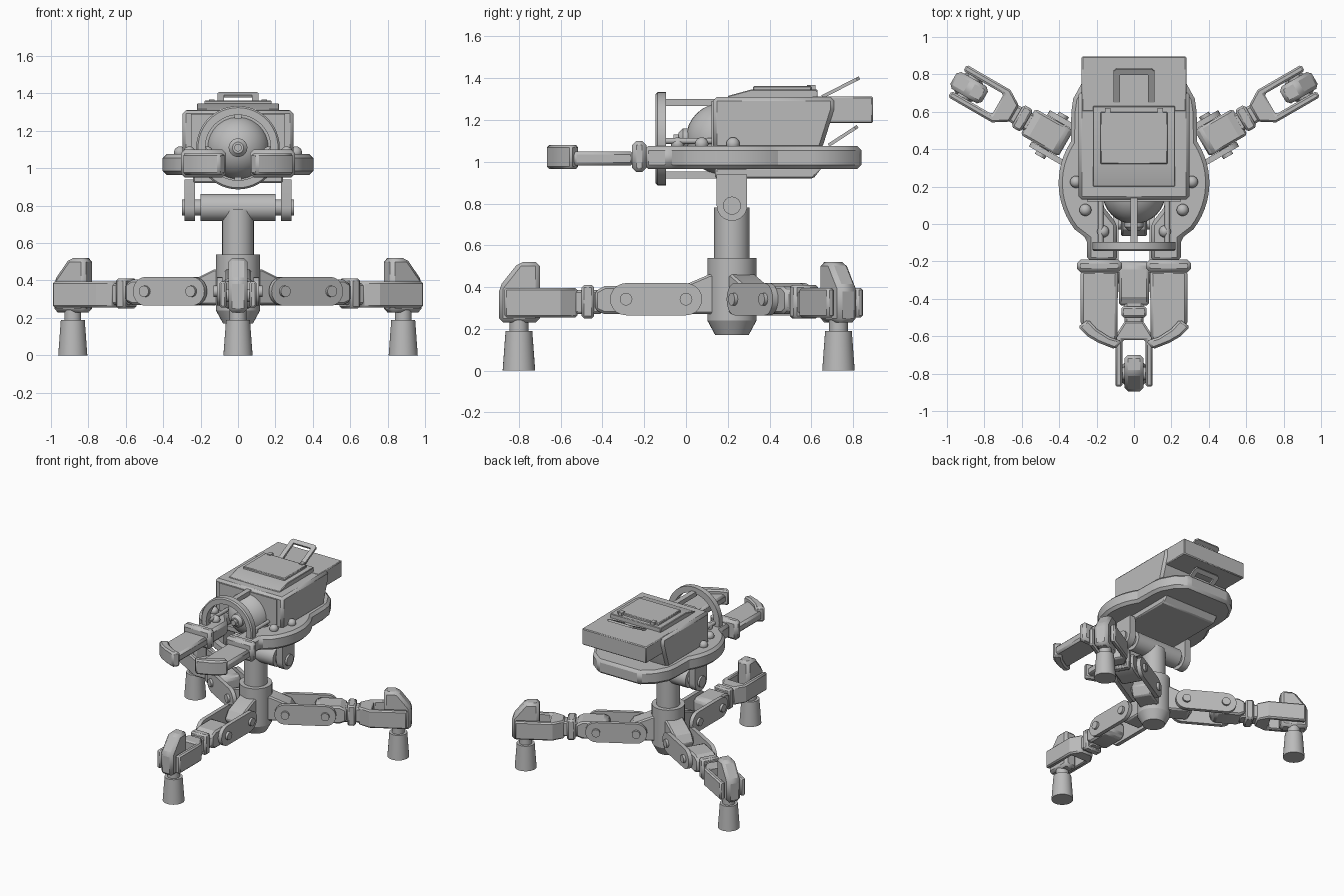
import bpy, bmesh, math
from mathutils import Matrix, Vector

cube = bpy.data.objects.get("Cube")
if cube:
    bpy.data.objects.remove(cube, do_unlink=True)

grey = bpy.data.materials.new("plain grey")
grey.use_nodes = True
grey.diffuse_color = (0.5, 0.5, 0.5, 1)
grey.node_tree.nodes["Principled BSDF"].inputs["Base Color"].default_value = (0.5, 0.5, 0.5, 1)
I = Matrix.Identity(4)


def finish(name, bm, mat, bevel=0):
    bmesh.ops.transform(bm, matrix=mat, verts=bm.verts)
    bmesh.ops.recalc_face_normals(bm, faces=bm.faces)
    me = bpy.data.meshes.new(name)
    bm.to_mesh(me)
    bm.free()
    me.polygons.foreach_set("use_smooth", [True] * len(me.polygons))
    me.set_sharp_from_angle(angle=math.radians(28))
    me.materials.append(grey)
    ob = bpy.data.objects.new(name, me)
    bpy.context.collection.objects.link(ob)
    if bevel:
        mod = ob.modifiers.new("chamfer", "BEVEL")
        mod.width = bevel
        mod.segments = 1
        mod.limit_method = "ANGLE"
        mod.angle_limit = math.radians(35)
    return ob


def prism(name, pts, lo, hi, plane="xy", mat=I, bevel=0):
    """Extrude an outline drawn in the given plane from lo to hi."""
    put = {"xy": lambda u, v, w: (u, v, w), "xz": lambda u, v, w: (u, w, v),
           "yz": lambda u, v, w: (w, u, v)}[plane]
    bm = bmesh.new()
    a = [bm.verts.new(put(u, v, lo)) for u, v in pts]
    b = [bm.verts.new(put(u, v, hi)) for u, v in pts]
    bm.faces.new(a)
    bm.faces.new(b)
    for i in range(len(a)):
        j = (i + 1) % len(a)
        bm.faces.new((a[i], a[j], b[j], b[i]))
    return finish(name, bm, mat, bevel)


def box(name, x, y, z, mat=I, bevel=0):
    pts = [(x[0], y[0]), (x[1], y[0]), (x[1], y[1]), (x[0], y[1])]
    return prism(name, pts, z[0], z[1], "xy", mat, bevel)


def lathe(name, profile, base, axis="z", mat=I, steps=32):
    """Turn a closed (radius, height) loop about an axis through base."""
    bm = bmesh.new()
    vs = [bm.verts.new((r, 0, h)) for r, h in profile]
    es = [bm.edges.new((vs[i], vs[(i + 1) % len(vs)])) for i in range(len(vs))]
    bmesh.ops.spin(bm, geom=vs + es, cent=(0, 0, 0), axis=(0, 0, 1),
                   angle=math.tau, steps=steps, use_merge=False)
    bmesh.ops.remove_doubles(bm, verts=bm.verts, dist=1e-4)
    loose = [e for e in bm.edges if not e.link_faces]
    bmesh.ops.delete(bm, geom=loose, context="EDGES")
    d = Vector({"x": (1, 0, 0), "y": (0, 1, 0), "z": (0, 0, 1)}[axis])
    turn = d.to_track_quat("Z", "Y").to_matrix().to_4x4()
    return finish(name, bm, mat @ Matrix.Translation(base) @ turn)


def rod(name, r, length, base, axis="z", mat=I, steps=24):
    return lathe(name, [(0, 0), (r, 0), (r, length), (0, length)], base, axis, mat, steps)


def ball(name, r, at):
    bm = bmesh.new()
    bmesh.ops.create_uvsphere(bm, u_segments=32, v_segments=16, radius=r)
    return finish(name, bm, Matrix.Translation(at))


def arc(cx, cy, r, a0, a1, n):
    return [(cx + r * math.cos(math.radians(a0 + (a1 - a0) * i / n)),
             cy + r * math.sin(math.radians(a0 + (a1 - a0) * i / n))) for i in range(n + 1)]


# Central column
hub = 0.22
lathe("column_base", [(0, .17), (.08, .17), (.118, .24), (.118, .54), (0, .54)], (0, hub, 0))
rod("column_post", .085, .26, (0, hub, .52))
rod("tilt_axle", .073, .40, (-.20, hub, .79), "x")
rod("tilt_pin", .043, .60, (-.30, hub, .79), "x")

# Three legs, drawn along local +x
link = arc(.22, .342, .077, 90, 270, 10) + arc(.507, .342, .077, -90, 90, 10)
fork = [(.74, -.05), (.82, -.10), (1.09, -.10), (1.09, -.062), (.84, -.062)]
fork += [(x, -y) for x, y in reversed(fork)]
for leg, angle in (("front", -90), ("left", 30), ("right", 150)):
    m = Matrix.Translation((0, hub, 0)) @ Matrix.Rotation(math.radians(angle), 4, "Z")
    n = leg + "_leg_"
    prism(n + "bracket", [(.05, .27), (.25, .27), (.29, .34), (.25, .40), (.11, .46), (.05, .46)],
          -.07, .07, "xz", m, .01)
    for s in (-1, 1):
        prism(n + "link_plate", link, s * .082, s * .112, "xz", m)
        for r in (.22, .507):
            rod(n + "link_pin", .03, .26, (r, -.13, .342), "y", m)
    prism(n + "knuckle", [(.42, .30), (.45, .27), (.61, .27), (.655, .29), (.655, .38),
                          (.61, .405), (.45, .405), (.42, .38)], -.08, .08, "xz", m, .012)
    box(n + "neck", (.62, .78), (-.05, .05), (.27, .385), m, .012)
    box(n + "collar", (.66, .72), (-.068, .068), (.25, .41), m, .012)
    prism(n + "fork", fork, .255, .395, "xy", m, .01)
    prism(n + "ankle", [(.92, .23), (1.115, .23), (1.115, .40), (1.02, .52), (.92, .52)],
          -.052, .052, "xz", m, .02)
    rod(n + "ankle_pin", .035, .15, (1.02, -.075, .32), "y", m)
    rod(n + "shin", .045, .08, (1.02, 0, .17), "z", m)
    lathe(n + "foot", [(0, 0), (.078, 0), (.064, .19), (0, .19)], (1.02, 0, 0), "z", m)

# Deck with a slot at the front for the ball
half = [(0, .30), (.16, .26), (.17, .10), (.09, 0), (.09, -.2), (.25, -.2), (.25, -.08)]
half += arc(0, hub, .403, -38, 33, 12)
half += [(.335, .60), (.325, .67), (.27, .77), (.18, .84)]
deck = half + [(-x, y) for x, y in reversed(half) if x > 0]
prism("deck", deck, .965, 1.075, "xy", I, .02)
prism("belly_plate", [(.14, .97), (.14, .92), (.61, .92), (.65, .97)], -.24, .24, "yz", I, .008)

# Yoke, claws and bolts on both sides
tip = [(.30, -.55), (.25, -.60), (.19, -.635), (.10, -.67), (.064, -.625), (.13, -.605),
       (.20, -.56), (.245, -.51)]
claw = [(.285, -.25), (.285, -.54), (.20, -.60), (.09, -.64), (.085, -.25)]
yoke = arc(hub, .79, .073, 180, 360, 12) + [(hub + .073, .94), (hub - .073, .94)]
for side, s in (("left", 1), ("right", -1)):
    prism(side + "_yoke", yoke, s * .23, s * .285, "yz")
    prism(side + "_claw", [(s * x, y) for x, y in claw], .982, 1.05, "xy", I, .015)
    prism(side + "_claw_tip", [(s * x, y) for x, y in tip], .965, 1.08, "xy", I, .012)
    box(side + "_claw_collar", sorted((s * .065, s * .305)), (-.258, -.19), (.95, 1.10), I, .02)
    rod(side + "_ring_strut", .014, .28, (s * .178, -.11, 1.10), "y")
    for x, y in ((.26, .075), (.31, .225), (.165, -.04)):
        ball(side + "_bolt", .032, (s * x, y, 1.085))

# Body shell
prism("body", [(.13, 1.06), (.13, 1.31), (.71, 1.31), (.71, 1.25), (.65, 1.06)],
      -.297, .297, "yz", I, .018)
box("front_frame", (-.25, .25), (.121, .14), (1.07, 1.29))
box("rear_slab", (-.28, .28), (.60, .895), (1.185, 1.312), I, .006)
prism("roof_ramp", [(.20, 1.30), (.20, 1.315), (.31, 1.345), (.63, 1.345), (.63, 1.30)],
      -.22, .22, "yz", I, .004)
box("roof_hatch", (-.18, .18), (.32, .60), (1.34, 1.362), I, .005)
for s in (-1, 1):
    box("hatch_hinge", (s * .14 - .015, s * .14 + .015), (.58, .62), (1.34, 1.368))

# Tilted carry handles
for name, y, z, length, tilt in (("upper_handle", .67, 1.32, .18, 27),
                                 ("lower_handle", .70, 1.09, .145, 33)):
    m = Matrix.Translation((0, y, z)) @ Matrix.Rotation(math.radians(tilt), 4, "X")
    u = [(.11, -.02), (.11, length - .015), (.095, length), (-.095, length), (-.11, length - .015),
         (-.11, -.02), (-.075, -.02), (-.075, length - .035), (.075, length - .035), (.075, -.02)]
    prism(name, u, -.008, .008, "xy", m)

# Eye ball, nozzle and guard ring
eye = 1.11
ball("eye_ball", .17, (0, .17, eye))
lathe("nozzle", [(0, 0), (.03, 0), (.05, .02), (.05, .06), (0, .06)], (0, -.035, eye), "y")
rod("nozzle_tip", .02, .05, (0, -.06, eye), "y")
lathe("guard_ring", [(.175, 0), (.214, 0), (.223, .009), (.223, .05), (.175, .05)],
      (0, -.145, eye), "y", I, 48)
for z in (1.283, .937):
    box("ring_strut", (-.02, .02), (-.11, .20), (z - .017, z + .017))
